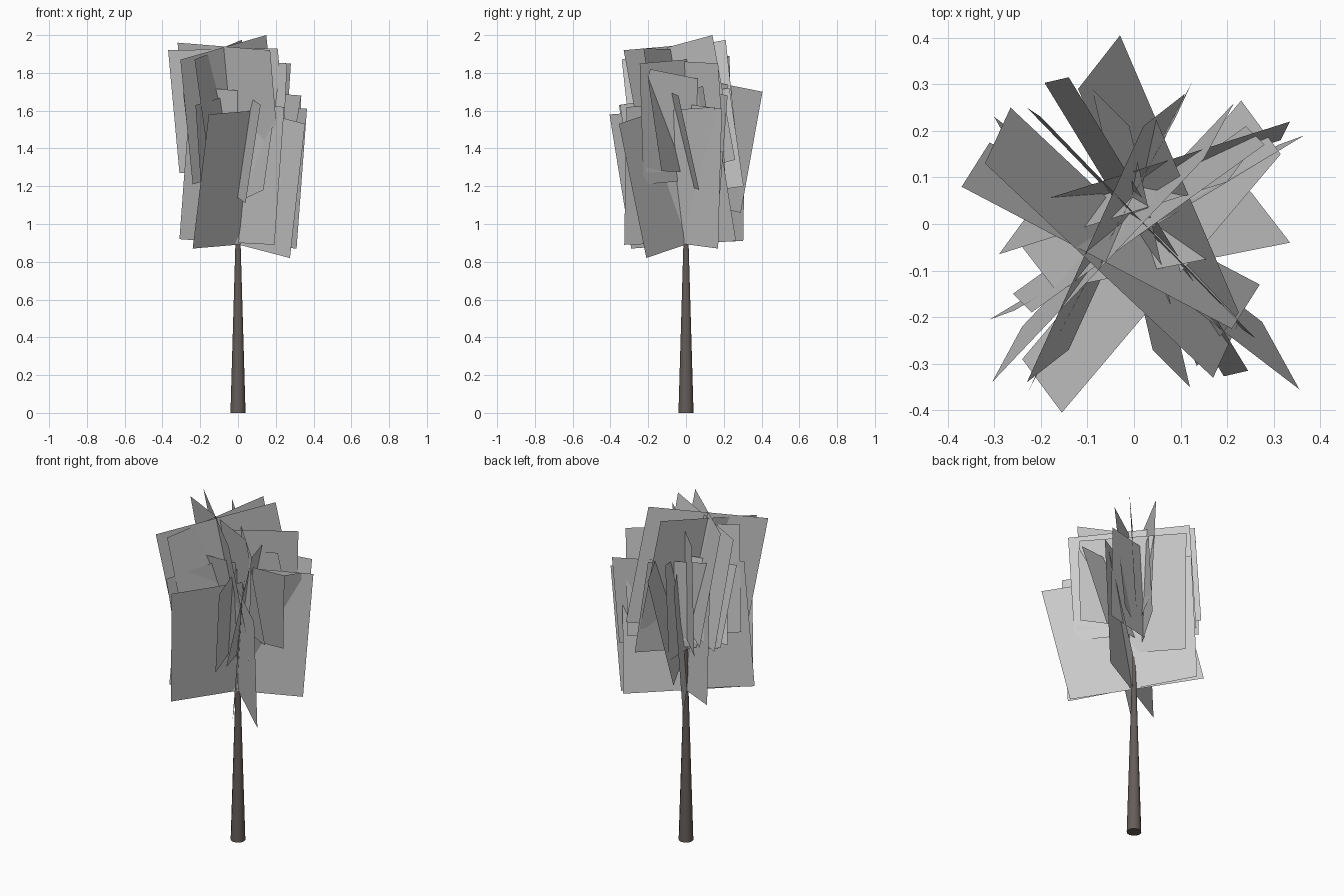
import bpy, bmesh
from mathutils import Vector

# tapered trunk
bpy.ops.mesh.primitive_cone_add(vertices=12, radius1=0.04, radius2=0.002,
                                depth=1.3, location=(0, 0, 0.65))
trunk = bpy.context.object
trunk.name = "trunk"
bpy.ops.object.shade_smooth_by_angle()
bark = bpy.data.materials.new("bark")
bark.diffuse_color = (0.13, 0.11, 0.10, 1)
trunk.data.materials.append(bark)


def cards(name, rows):
    """Each row: two top corners, then the offset down to the bottom edge."""
    bm = bmesh.new()
    for a, b, down in rows:
        a, b, down = Vector(a), Vector(b), Vector(down)
        bm.faces.new([bm.verts.new(p) for p in (a, b, b + down, a + down)])
    mesh = bpy.data.meshes.new(name)
    bm.to_mesh(mesh)
    bm.free()
    obj = bpy.data.objects.new(name, mesh)
    bpy.context.collection.objects.link(obj)
    return obj


# large crossed leaf cards low on the crown
cards("lower_foliage", [
    ((.355, -.355, 1.53), (-.22, .085, 1.68), (-.08, .145, -.71)),
    ((-.155, -.405, 1.58), (.315, .15, 1.62), (-.085, .115, -.71)),
    ((.365, .19, 1.61), (-.255, -.185, 1.66), (-.055, -.02, -.74)),
    ((.245, -.315, 1.62), (-.14, .315, 1.64), (-.052, -.012, -.73)),
])
# crossed leaf cards at the top
cards("upper_foliage", [
    ((-.37, .08, 1.92), (.21, -.225, 1.93), (.06, .095, -.65)),
    ((-.32, .13, 1.96), (.17, -.33, 1.92), (.055, .12, -.65)),
    ((.15, .14, 2.0), (-.305, -.34, 1.87), (.065, .12, -.66)),
    ((.02, .21, 1.975), (-.23, -.34, 1.87), (.09, .07, -.64)),
    ((-.03, .405, 1.70), (.225, -.19, 1.82), (-.09, -.115, -.64)),
    ((-.20, .23, 1.89), (.26, -.245, 1.85), (-.03, .02, -.64)),
])
# smaller filler cards in the middle
cards("middle_foliage", [
    ((.28, .17, 1.85), (-.22, -.19, 1.87), (-.04, .04, -.62)),
    ((.335, .22, 1.68), (-.20, .05, 1.72), (-.02, -.04, -.52)),
    ((.335, -.04, 1.68), (-.17, -.14, 1.72), (-.085, .11, -.50)),
    ((-.29, -.065, 1.69), (.20, .09, 1.73), (.055, .075, -.48)),
    ((-.225, -.355, 1.63), (.09, .23, 1.72), (.035, .075, -.52)),
    ((.12, -.35, 1.63), (-.01, .21, 1.72), (-.08, .08, -.52)),
])
